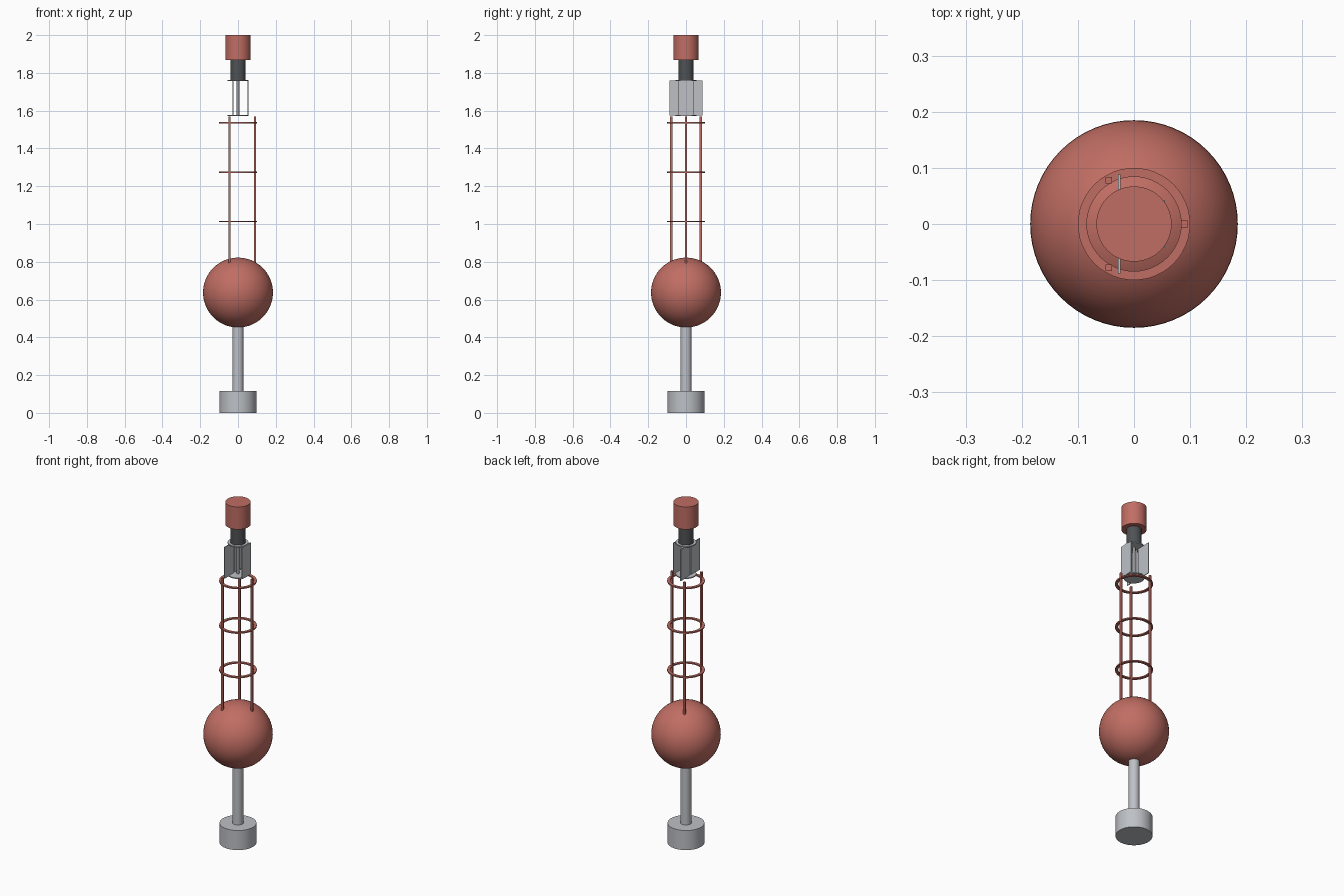
import bpy, bmesh, math

if "Cube" in bpy.data.objects:
    bpy.data.objects.remove(bpy.data.objects["Cube"])


def material(name, rgb):
    m = bpy.data.materials.new(name)
    m.diffuse_color = (*rgb, 1)
    m.use_nodes = True
    m.node_tree.nodes["Principled BSDF"].inputs["Base Color"].default_value = m.diffuse_color
    return m


RED = material("buoy red", (0.53, 0.155, 0.125))
GREY = material("light grey", (0.51, 0.53, 0.56))
DARK = material("dark grey", (0.08, 0.083, 0.088))


def finish(obj, name, mat, smooth=True):
    obj.name = name
    obj.data.materials.append(mat)
    if smooth:
        bpy.ops.object.shade_smooth_by_angle(angle=math.radians(35))
    return obj


def cylinder(name, r, z0, z1, mat, sides=48):
    bpy.ops.mesh.primitive_cylinder_add(vertices=sides, radius=r, depth=z1 - z0,
                                        location=(0, 0, (z0 + z1) / 2))
    return finish(bpy.context.object, name, mat)


def box(name, size, loc, mat):
    bpy.ops.mesh.primitive_cube_add(size=1, location=loc)
    obj = bpy.context.object
    for v in obj.data.vertices:
        v.co = [c * s for c, s in zip(v.co, size)]
    return finish(obj, name, mat, False)


def flat_ring(name, r_in, r_out, z, h, mat, sides=48):
    # rectangular section spun around the vertical axis
    bm = bmesh.new()
    section = [(r_in, -h / 2), (r_out, -h / 2), (r_out, h / 2), (r_in, h / 2)]
    loops = []
    for i in range(sides):
        a = 2 * math.pi * i / sides
        loops.append([bm.verts.new((r * math.cos(a), r * math.sin(a), y)) for r, y in section])
    for i in range(sides):
        a, b = loops[i], loops[(i + 1) % sides]
        for k in range(4):
            n = (k + 1) % 4
            bm.faces.new((a[k], b[k], b[n], a[n]))
    bmesh.ops.recalc_face_normals(bm, faces=bm.faces)
    me = bpy.data.meshes.new(name)
    bm.to_mesh(me)
    bm.free()
    obj = bpy.data.objects.new(name, me)
    obj.location.z = z
    bpy.context.collection.objects.link(obj)
    bpy.ops.object.select_all(action='DESELECT')
    obj.select_set(True)
    bpy.context.view_layer.objects.active = obj
    return finish(obj, name, mat)


# Counterweight, stem and float
cylinder("counterweight", 0.098, 0, 0.115, GREY)
cylinder("stem", 0.029, 0.115, 0.5, GREY)
bpy.ops.mesh.primitive_uv_sphere_add(segments=64, ring_count=32, radius=0.185,
                                     location=(0, 0, 0.637))
finish(bpy.context.object, "float", RED)

# Cage posts and reflector plates, placed at three points around the axis
for i in range(3):
    a = 2 * math.pi * i / 3
    c, s = math.cos(a), math.sin(a)
    box(f"cage_post_{i + 1}", (0.012, 0.012, 0.79), (0.09 * c, 0.09 * s, 1.175), RED)
    box(f"reflector_plate_{i + 1}", (0.004, 0.085, 0.185), (0.053 * c, 0.053 * s, 1.667), GREY)

# Cage rings
for i, z in enumerate((1.013, 1.274, 1.536)):
    flat_ring(f"cage_ring_{i + 1}", 0.084, 0.1, z, 0.007, RED)

# Reflector core between two thin discs
cylinder("reflector_rod", 0.007, 1.575, 1.76, GREY, 16)
cylinder("reflector_bottom_disc", 0.055, 1.572, 1.578, GREY)
cylinder("reflector_top_disc", 0.055, 1.757, 1.763, GREY)

# Lantern neck and cap
cylinder("lantern_neck", 0.04, 1.763, 1.87, DARK)
cylinder("lantern_cap", 0.067, 1.868, 2.0, RED)
